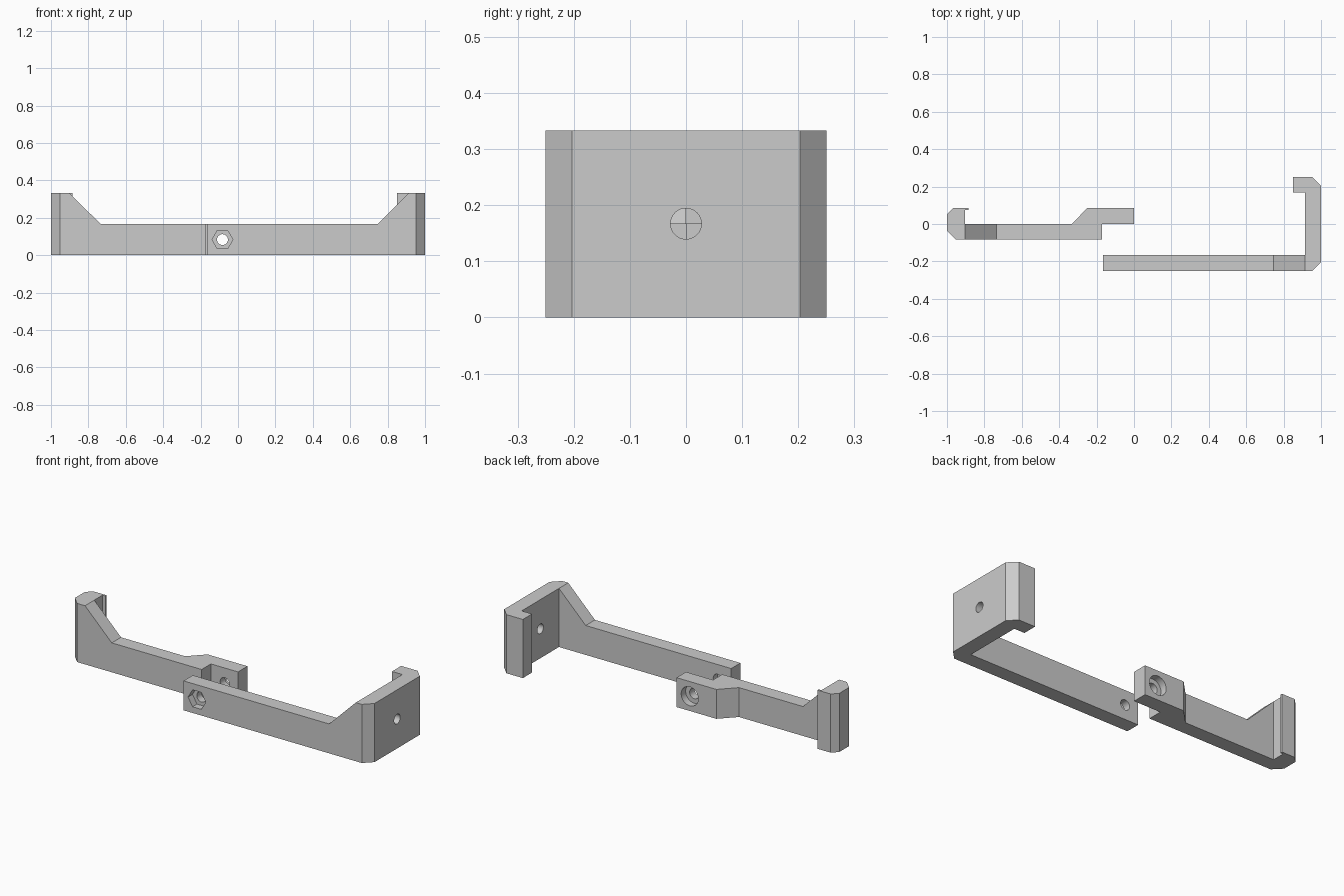
import bpy
import bmesh
from math import pi
from mathutils import Matrix

if "Cube" in bpy.data.objects:
    bpy.data.objects.remove(bpy.data.objects["Cube"])

HIGH, LOW = 0.333, 0.167
FRONT_ARM, FRONT_BACK = -0.25, -0.167
HOLE_X, HOLE_Z = -0.083, 0.083
SCREW_R, HEAD_R = 0.029, 0.054

grey = bpy.data.materials.new("plain grey")
grey.use_nodes = True
grey.diffuse_color = (0.6, 0.6, 0.6, 1)
grey.node_tree.nodes["Principled BSDF"].inputs["Base Color"].default_value = (0.6, 0.6, 0.6, 1)


def add_object(name, bm):
    bmesh.ops.recalc_face_normals(bm, faces=bm.faces[:])
    mesh = bpy.data.meshes.new(name)
    bm.to_mesh(mesh)
    bm.free()
    obj = bpy.data.objects.new(name, mesh)
    bpy.context.collection.objects.link(obj)
    return obj


def bracket(name, hook, ramp, arm):
    """Prism over three joined plan outlines: high hook, low arm, ramp between."""
    bm = bmesh.new()
    bottom, top = {}, {}
    for p in hook + ramp + arm:
        if p not in bottom:
            bottom[p] = bm.verts.new((*p, 0))
            top[p] = bm.verts.new((*p, LOW if p in arm else HIGH))
    edges = {}
    for outline in (hook, ramp, arm):
        bm.faces.new([bottom[p] for p in outline])
        bm.faces.new([top[p] for p in outline])
        for a, b in zip(outline, outline[1:] + outline[:1]):
            edges.setdefault(frozenset((a, b)), []).append((a, b))
    for uses in edges.values():
        if len(uses) == 1:
            a, b = uses[0]
            bm.faces.new((bottom[a], bottom[b], top[b], top[a]))
    bmesh.ops.recalc_face_normals(bm, faces=bm.faces[:])
    bmesh.ops.dissolve_limit(bm, angle_limit=0.01, verts=bm.verts[:], edges=bm.edges[:])
    obj = add_object(name, bm)
    obj.data.materials.append(grey)
    return obj


def drill(obj, centre, axis, radius, depth, sides=32):
    """Cut a round or hexagonal hole along x or y."""
    turn = Matrix.Rotation(pi / 2, 4, "Y" if axis == "x" else "X")
    bm = bmesh.new()
    bmesh.ops.create_cone(bm, cap_ends=True, segments=sides, radius1=radius,
                          radius2=radius, depth=depth,
                          matrix=Matrix.Translation(centre) @ turn @ Matrix.Rotation(pi / 6, 4, "Z"))
    cutter = add_object("hole_cutter", bm)
    cutter.hide_render = True
    mod = obj.modifiers.new("hole", "BOOLEAN")
    mod.operation = "DIFFERENCE"
    mod.solver = "EXACT"
    mod.object = cutter
    bpy.context.view_layer.update()
    cut = bpy.data.meshes.new_from_object(obj.evaluated_get(bpy.context.evaluated_depsgraph_get()))
    obj.modifiers.clear()
    obj.data = cut
    bpy.data.objects.remove(cutter)


# Long front bracket with a deep hook on the left side
hook_f, hook_b = (0.915, FRONT_ARM), (0.915, FRONT_BACK)
foot_f, foot_b = (0.747, FRONT_ARM), (0.747, FRONT_BACK)
long_bracket = bracket(
    "long_bracket",
    [hook_f, (0.953, FRONT_ARM), (1, -0.203), (1, 0.203), (0.953, 0.25),
     (0.85, 0.25), (0.85, 0.168), (0.915, 0.168), hook_b],
    [foot_f, hook_f, hook_b, foot_b],
    [(-0.167, FRONT_ARM), foot_f, foot_b, (-0.167, FRONT_BACK)])
drill(long_bracket, (HOLE_X, -0.2, HOLE_Z), "y", SCREW_R, 0.3)
drill(long_bracket, (HOLE_X, -0.26, HOLE_Z), "y", 0.0555, 0.1, 6)
drill(long_bracket, (0.95, 0, 0.167), "x", 0.0275, 0.2)

# Short bracket with a small hook and an offset screw tab
hook_f, hook_b = (-0.903, -0.083), (-0.903, 0)
foot_f, foot_b = (-0.735, -0.083), (-0.735, 0)
short_bracket = bracket(
    "short_bracket",
    [hook_b, (-0.903, 0.074), (-0.885, 0.074), (-0.885, 0.085), (-0.968, 0.085),
     (-1, 0.053), (-1, -0.035), (-0.953, -0.083), hook_f],
    [hook_f, foot_f, foot_b, hook_b],
    [foot_f, (-0.17, -0.083), (-0.17, 0), (0, 0), (0, 0.085), (-0.25, 0.085),
     (-0.333, 0), foot_b])
drill(short_bracket, (HOLE_X, 0.05, HOLE_Z), "y", SCREW_R, 0.3)
drill(short_bracket, (HOLE_X, 0.095, HOLE_Z), "y", HEAD_R, 0.1)

# Round the holes, keep the other edges crisp
for obj in (long_bracket, short_bracket):
    bpy.ops.object.select_all(action="DESELECT")
    obj.select_set(True)
    bpy.context.view_layer.objects.active = obj
    bpy.ops.object.shade_smooth_by_angle(angle=pi / 6)
